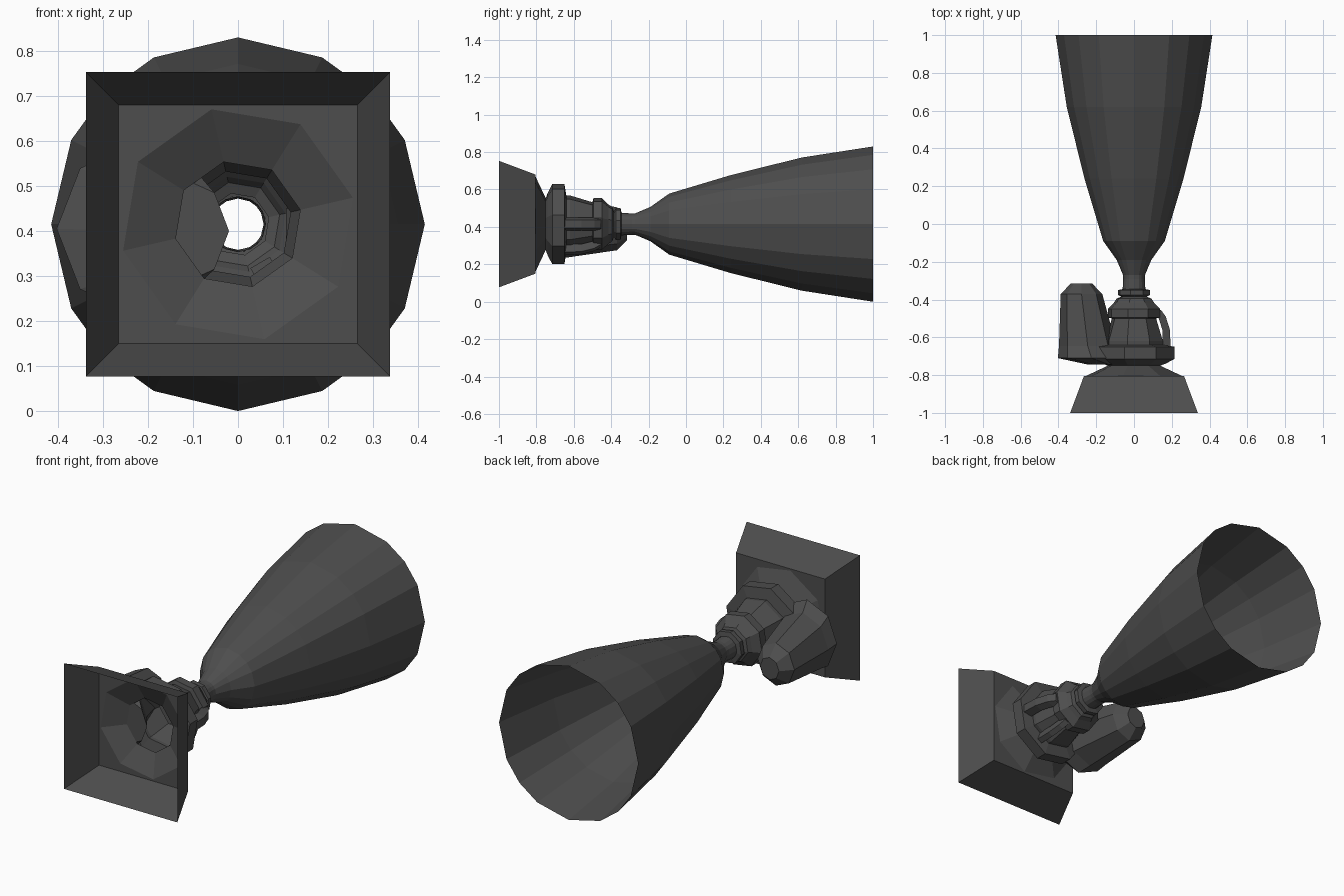
import bpy, bmesh, math
from math import cos, sin, radians

if "Cube" in bpy.data.objects:
    bpy.data.objects.remove(bpy.data.objects["Cube"])

CZ = 0.415  # height of the engine axis
dark = bpy.data.materials.new("dark_metal")
dark.diffuse_color = (0.075, 0.075, 0.075, 1)
dark.use_nodes = True
dark.node_tree.nodes["Principled BSDF"].inputs["Base Color"].default_value = dark.diffuse_color
OCT = [13 + 45 * i for i in range(8)]
BELL = [90 * q + a for q in range(4) for a in (0, 26.8, 45, 63.2)]


def finish(bm, name):
    bmesh.ops.recalc_face_normals(bm, faces=bm.faces)
    me = bpy.data.meshes.new(name)
    bm.to_mesh(me)
    bm.free()
    ob = bpy.data.objects.new(name, me)
    me.materials.append(dark)
    bpy.context.collection.objects.link(ob)
    return ob


def ring(bm, y, r, angles, cx=0, cz=CZ, rz=None):
    rz = r if rz is None else rz
    return [bm.verts.new((cx + r * cos(radians(a)), y, cz + rz * sin(radians(a)))) for a in angles]


def skin(bm, rings):
    n = len(rings[0])
    for a, b in zip(rings, rings[1:]):
        for i in range(n):
            j = (i + 1) % n
            bm.faces.new((a[i], a[j], b[j], b[i]))


def lathe(name, profile, angles):
    bm = bmesh.new()
    skin(bm, [ring(bm, y, r, angles) for y, r in profile])
    return finish(bm, name)


def loft(name, sections, angles):
    bm = bmesh.new()
    rings = [ring(bm, y, r, angles, cx, cz, rz) for y, cx, cz, r, rz in sections]
    skin(bm, rings)
    bm.faces.new(rings[0])
    bm.faces.new(rings[-1])
    return finish(bm, name)


# Bell nozzle, open at both ends
lathe("bell_nozzle", [(-.375, .062), (-.29, .057), (-.27, .058), (-.19, .092), (-.09, .163),
                      (.24, .262), (.62, .356), (1, .415)], BELL)

# Pump body with flange and collars, hollow along the axis
lathe("pump_body", [(-.805, .262), (-.75, .142), (-.74, .17), (-.715, .22), (-.65, .22), (-.64, .157),
                    (-.62, .157), (-.5, .12), (-.495, .142), (-.45, .142), (-.415, .108), (-.395, .095),
                    (-.385, .07), (-.375, .088), (-.35, .088), (-.345, .062)], OCT)

# Square mounting base, open at the front, with an octagonal opening at the back
bm = bmesh.new()
R2 = math.sqrt(2)
SQ = [45, 135, 225, 315]
outer = ring(bm, -1, .338 * R2, SQ)
inner = ring(bm, -.805, .265 * R2, SQ)
hole = ring(bm, -.805, .262, OCT)
skin(bm, [outer, inner])
edges = []
for loop in (inner, hole):
    for i, v in enumerate(loop):
        w = loop[(i + 1) % len(loop)]
        edges.append(bm.edges.get((v, w)) or bm.edges.new((v, w)))
bmesh.ops.triangle_fill(bm, edges=edges, use_beauty=True, normal=(0, 1, 0))
finish(bm, "mounting_base")

# Side exhaust can: tapered, blending into the flange
loft("side_exhaust", [(-.745, -.13, .40, .11, .12), (-.71, -.225, .405, .178, .19),
                      (-.645, -.245, .395, .152, .16), (-.37, -.278, .39, .11, .115),
                      (-.315, -.278, .388, .056, .06)], [45 * i for i in range(8)])


# Feed pipes bridging collar and flange
def pipe(name, angle, path, w):
    bm = bmesh.new()
    c, s = cos(radians(angle)), sin(radians(angle))
    rings = []
    for y, r, t in path:
        pts = []
        for dr, dt in ((-t, -w), (t, -w * .6), (t, w * .6), (-t, w)):
            pts.append(bm.verts.new(((r + dr) * c - dt * s, y, CZ + (r + dr) * s + dt * c)))
        rings.append(pts)
    skin(bm, rings)
    bm.faces.new(rings[0])
    bm.faces.new(rings[-1])
    finish(bm, name)


PATH = [(-.655, .172, .022), (-.56, .17, .02), (-.49, .148, .02), (-.455, .125, .018)]
pipe("feed_pipe_right", 0, PATH, .035)
pipe("feed_pipe_lower", -60, [(y, r * .93, t) for y, r, t in PATH], .025)
